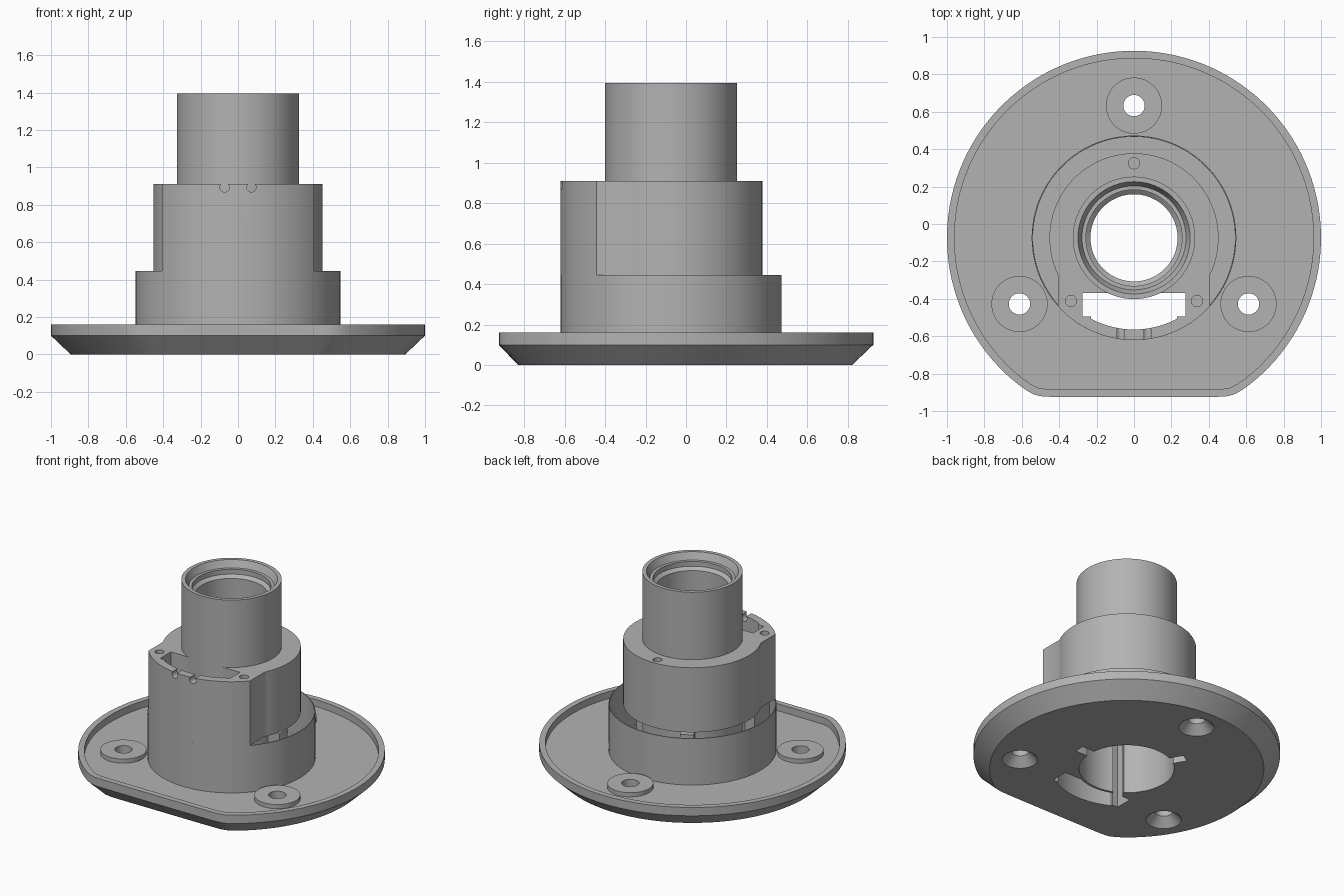
import bpy, bmesh, math
from mathutils import Matrix, Vector

if "Cube" in bpy.data.objects:
    bpy.data.objects.remove(bpy.data.objects["Cube"])

AXIS = -0.074          # y of the main axis
SEG = 128
FLOOR = 0.11           # recessed top of the flange
BODY_Z = 0.445         # underside of the upper body
TOP_Z = 0.91           # top of the upper body

grey = bpy.data.materials.new("plain_grey")
grey.use_nodes = True
COLOR = (0.45, 0.45, 0.45, 1)
grey.diffuse_color = COLOR
grey.node_tree.nodes["Principled BSDF"].inputs["Base Color"].default_value = COLOR


def make(name, bm):
    bmesh.ops.recalc_face_normals(bm, faces=bm.faces)
    mesh = bpy.data.meshes.new(name)
    bm.to_mesh(mesh)
    bm.free()
    mesh.materials.append(grey)
    obj = bpy.data.objects.new(name, mesh)
    bpy.context.collection.objects.link(obj)
    return obj


def circle(r, flat=None):
    """Circle about the axis, optionally flattened at the front with soft corners."""
    pts = []
    for i in range(SEG):
        a = 2 * math.pi * (i + 0.5) / SEG
        x, y = r * math.cos(a), r * math.sin(a)
        if flat:
            gap = y + flat
            y = -flat + (gap + math.sqrt(gap * gap + 0.0004)) / 2
        pts.append((x, y + AXIS))
    return pts


def loft(name, rings, closed=False):
    """Bridge (outline, z) rings; cap the ends unless the section is closed."""
    bm = bmesh.new()
    loops = [[bm.verts.new((x, y, z)) for x, y in pts] for pts, z in rings]
    pairs = list(zip(loops, loops[1:])) + ([(loops[-1], loops[0])] if closed else [])
    for lo, hi in pairs:
        n = len(lo)
        for i in range(n):
            j = (i + 1) % n
            bm.faces.new((lo[i], lo[j], hi[j], hi[i]))
    if not closed:
        bm.faces.new(loops[0])
        bm.faces.new(loops[-1])
    return make(name, bm)


def lathe(name, profile, closed=False):
    return loft(name, [(circle(r), z) for r, z in profile], closed)


def rod(name, x, y, r1, r2, z1, z2, along_y=False):
    bm = bmesh.new()
    bmesh.ops.create_cone(bm, cap_ends=True, segments=48, radius1=r1, radius2=r2, depth=z2 - z1)
    obj = make(name, bm)
    if along_y:
        obj.data.transform(Matrix.Rotation(math.pi / 2, 4, 'X'))
    obj.data.transform(Matrix.Translation((x, y, (z1 + z2) / 2)))
    return obj


def box(name, lo, hi, angle=0):
    """Box between two corners, turned about the main axis."""
    lo, hi = Vector(lo), Vector(hi)
    bm = bmesh.new()
    bmesh.ops.create_cube(bm, size=1)
    bmesh.ops.scale(bm, vec=hi - lo, verts=bm.verts)
    bmesh.ops.translate(bm, vec=(lo + hi) / 2, verts=bm.verts)
    bmesh.ops.transform(bm, matrix=Matrix.Translation((0, AXIS, 0)) @ Matrix.Rotation(angle, 4, 'Z'),
                        verts=bm.verts)
    return make(name, bm)


def arc_block(name, half, back, shoulder, r, inner_half, z1, z2):
    """Block with a straight back and sides and a curved front, relative to the axis."""
    a = math.asin(inner_half / r)
    front = [(r * math.sin(t), -r * math.cos(t)) for t in
             [a - 2 * a * i / 32 for i in range(33)]]
    pts = [(-half, back), (half, back)]
    if shoulder:
        pts += [(half, shoulder), (inner_half, shoulder)]
    pts += front
    if shoulder:
        pts += [(-inner_half, shoulder), (-half, shoulder)]
    pts = [(x, y + AXIS) for x, y in pts]
    return loft(name, [(pts, z1), (pts, z2)])


def boolean(obj, others, op='DIFFERENCE'):
    bpy.context.view_layer.objects.active = obj
    for other in others:
        mod = obj.modifiers.new("bool", 'BOOLEAN')
        mod.operation, mod.object, mod.solver = op, other, 'EXACT'
        bpy.ops.object.modifier_apply(modifier=mod.name)


THIRDS = [math.radians(a) for a in (0, 120, 240)]
MOUNTS = [(0.707 * math.cos(a + math.pi / 2), AXIS + 0.707 * math.sin(a + math.pi / 2)) for a in THIRDS]

# Cutters
bore_cut = lathe("bore_cut", [(0.32, -0.1), (0.32, 0.98)])
slot_cut = arc_block("slot_cut", 0.275, -0.296, -0.42, 0.49, 0.23, -0.1, 1.0)
pocket_cut = lathe("pocket_cut", [(0.54, 0.015), (0.54, 0.3)])
key_cuts = [box("key_cut", (0.28, -0.035, -0.1), (0.405, 0.035, 0.4), a) for a in THIRDS]
mount_cuts = [rod("mount_cut", x, y, 0.057, 0.057, -0.1, 0.3) for x, y in MOUNTS]
sink_cuts = [rod("sink_cut", x, y, 0.125, 0.057, -0.01, 0.06) for x, y in MOUNTS]
screw_cuts = [rod("screw_cut", x, y, 0.03, 0.03, 0.83, 1.0)
              for x, y in ((0, 0.325), (0.337, -0.412), (-0.337, -0.412))]
wire_cuts = []
for x in (-0.072, 0.072):
    wire_cuts.append(rod("wire_cut", x, -0.6, 0.025, 0.025, 0.845, 0.945, True))
    wire_cuts[-1].data.transform(Matrix.Translation((0, 0, -0.002)))
    wire_cuts.append(box("wire_cut", (x - 0.018, -0.576, 0.895), (x + 0.018, -0.476, 1.0)))
cutters = [bore_cut, slot_cut, pocket_cut] + key_cuts + mount_cuts + sink_cuts + screw_cuts + wire_cuts

# Flange with chamfered underside, raised rim and flat front
flange = loft("flange", [(circle(r, f), z) for r, f, z in (
    (0.895, 0.757, 0), (1.0, 0.852, 0.1), (1.0, 0.852, 0.16),
    (0.96, 0.812, 0.16), (0.96, 0.812, FLOOR))])
boolean(flange, [pocket_cut, bore_cut, slot_cut] + key_cuts + mount_cuts + sink_cuts)
parts = [flange]

# Mounting pads
for (x, y), hole in zip(MOUNTS, mount_cuts):
    pad = rod("mounting_pad", x, y, 0.15, 0.15, FLOOR - 0.02, FLOOR + 0.03)
    boolean(pad, [hole])
    parts.append(pad)

# Thin open skirt below the body
parts.append(lathe("lower_skirt", [(0.547, 0.01), (0.547, BODY_Z), (0.541, BODY_Z), (0.541, 0.01)], True))

# Upper body with its squared front
body = lathe("upper_body", [(0.452, BODY_Z), (0.452, TOP_Z)])
front = arc_block("front_block", 0.405, -0.15, None, 0.547, 0.405, BODY_Z, TOP_Z)
boolean(body, [front], 'UNION')
boolean(body, [bore_cut, slot_cut] + screw_cuts + wire_cuts)
cutters.append(front)
parts.append(body)

# Cable slot walls running down through the skirt
duct = arc_block("cable_duct", 0.295, -0.285, None, 0.544, 0.295, 0.005, BODY_Z + 0.01)
boolean(duct, [bore_cut, slot_cut] + key_cuts)
parts.append(duct)

# Key channels beside the bore
for a, cut in zip(THIRDS, key_cuts):
    channel = box("key_channel", (0.27, -0.045, 0.005), (0.415, 0.045, 0.41), a)
    boolean(channel, [bore_cut, cut, slot_cut])
    parts.append(channel)

# Central tube with stepped mouth
tube = lathe("central_tube", [
    (0.327, 0.0), (0.327, 1.395), (0.3, 1.395), (0.278, 1.345), (0.257, 1.345),
    (0.257, 1.31), (0.233, 1.29), (0.233, 0.8), (0.31, 0.8), (0.31, 0.0)], True)
boolean(tube, key_cuts)
parts.append(tube)

for cutter in cutters:
    bpy.data.objects.remove(cutter)

for part in parts:
    bpy.ops.object.select_all(action='DESELECT')
    part.select_set(True)
    bpy.context.view_layer.objects.active = part
    bpy.ops.object.shade_smooth_by_angle(angle=math.radians(30))
